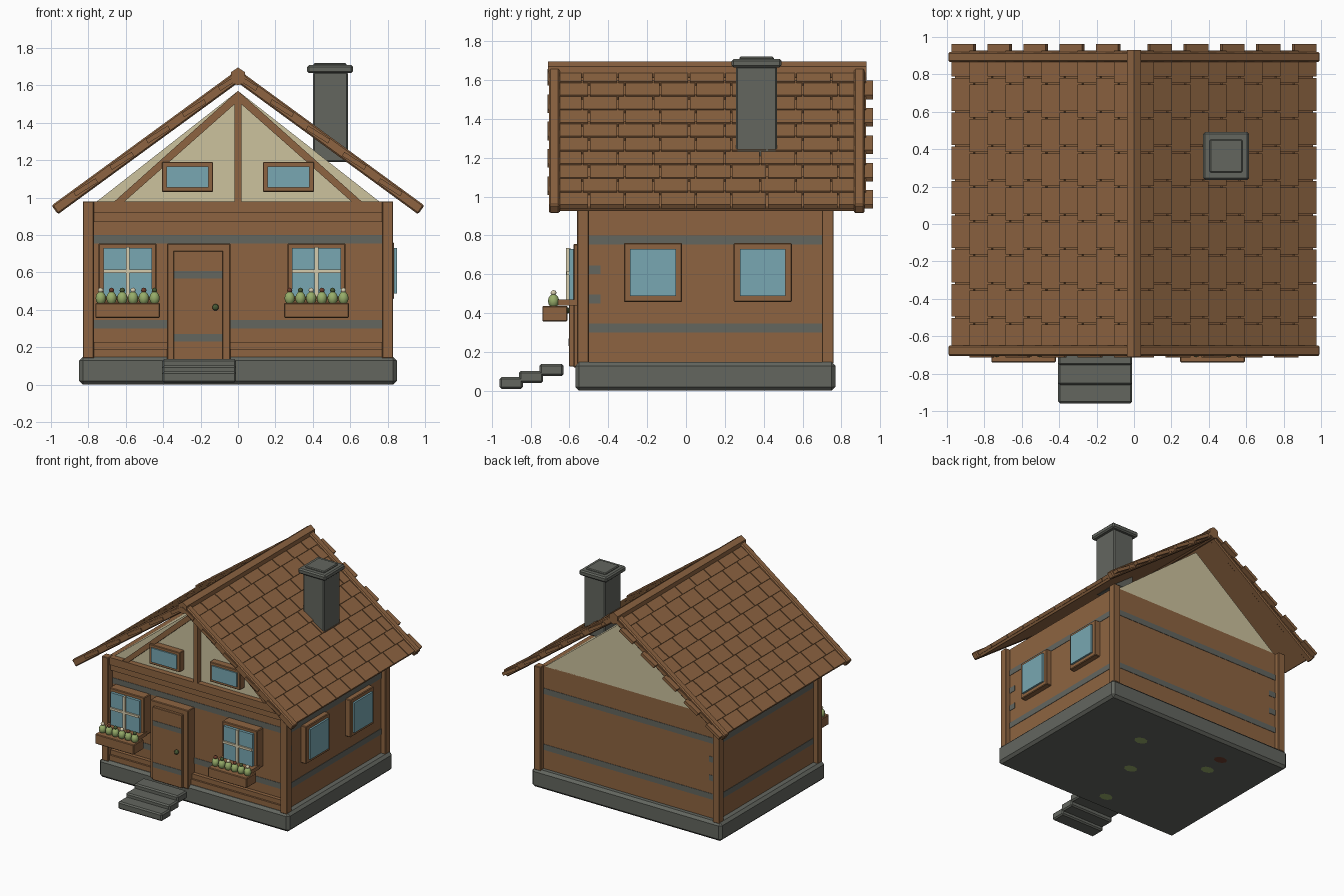
import bpy, bmesh, math
from mathutils import Matrix, Vector

if "Cube" in bpy.data.objects:
    bpy.data.objects.remove(bpy.data.objects["Cube"])


def srgb(r, g, b):
    f = lambda c: c / 12.92 if c <= 0.04045 else ((c + 0.055) / 1.055) ** 2.4
    return tuple(f(c / 255) for c in (r, g, b)) + (1.0,)


MATS = {}
for n, c in {"wood": (141, 100, 65), "stone": (99, 102, 95), "glass": (120, 167, 178),
             "plaster": (204, 194, 158), "window_bar": (214, 204, 174),
             "leaf": (150, 172, 105), "red_flower": (110, 62, 45),
             "dark_green": (72, 88, 52)}.items():
    MATS[n] = bpy.data.materials.new(n)
    MATS[n].diffuse_color = srgb(*c)


def finish(bm, name, mat):
    bmesh.ops.recalc_face_normals(bm, faces=bm.faces[:])
    me = bpy.data.meshes.new(name)
    bm.to_mesh(me)
    bm.free()
    me.materials.append(MATS[mat])
    ob = bpy.data.objects.new(name, me)
    bpy.context.scene.collection.objects.link(ob)
    return ob


def add_box(bm, x0, x1, y0, y1, z0, z1, bevel=0.0, tilt=0.0):
    t = bmesh.new()
    m = Matrix.Translation(((x0 + x1) / 2, (y0 + y1) / 2, (z0 + z1) / 2))
    m = m @ Matrix.Rotation(tilt, 4, 'Y') @ Matrix.Diagonal((x1 - x0, y1 - y0, z1 - z0, 1))
    bmesh.ops.create_cube(t, size=1, matrix=m)
    if bevel:
        bmesh.ops.bevel(t, geom=t.edges[:], offset=bevel, segments=1, affect='EDGES')
    me = bpy.data.meshes.new("tmp")
    t.to_mesh(me)
    t.free()
    bm.from_mesh(me)
    bpy.data.meshes.remove(me)


def boxes(name, mat, specs, bevel=0.0, matrix=None):
    bm = bmesh.new()
    for s in specs:
        add_box(bm, *s[:6], bevel, s[6] if len(s) > 6 else 0.0)
    if matrix:
        bm.transform(matrix)
    return finish(bm, name, mat)


def prism(name, mat, pts, y0, y1):
    bm = bmesh.new()
    f = bm.faces.new([bm.verts.new((x, y0, z)) for x, z in pts])
    r = bmesh.ops.extrude_face_region(bm, geom=[f])
    bmesh.ops.translate(bm, vec=(0, y1 - y0, 0),
                        verts=[v for v in r["geom"] if isinstance(v, bmesh.types.BMVert)])
    return finish(bm, name, mat)


# Stone base and steps
boxes("foundation", "stone", [(-.85, .85, -.57, .77, 0, .148)], .02)
boxes("steps", "stone", [(-.405, -.01, -.96, -.84, .01, .07),
                         (-.405, -.01, -.86, -.735, .04, .102),
                         (-.405, -.01, -.755, -.63, .075, .137)], .01)

# Moss patches under the base
for i, (x, y, mat) in enumerate([(.26, .39, "leaf"), (.05, .02, "leaf"), (-.40, .375, "leaf"),
                                 (-.08, -.42, "leaf"), (-.38, .55, "red_flower")]):
    prism_pts = bmesh.new()
    bmesh.ops.create_circle(prism_pts, cap_ends=True, segments=8, radius=.055,
                            matrix=Matrix.Translation((x, y, -.001)) @ Matrix.Diagonal((1, .75, 1, 1)))
    finish(prism_pts, f"patch_{i}", mat)

# Walls, painted bands and corner posts
boxes("walls", "wood", [(-.79, .79, -.50, .72, .14, .98)])
boxes("wall_bands", "stone", [(-.793, .793, -.503, .723, z, z + .046) for z in (.30, .753)])
boxes("wall_marks", "stone",
      [(.785, .793, -.503, -.44, z, z + .045) for z in (.45, .60)]
      + [(-.793, -.71, .715, .723, z, z + .045) for z in (.45, .60)])
boxes("corner_posts", "wood", [(x, x + .06, y, y + .06, .14, .98)
                               for x in (-.83, .77) for y in (-.56, .70)], .004)
boxes("front_boards", "wood", [(-.77, .77, -.53, -.49, .87, .94), (-.77, .77, -.545, -.49, .92, .98),
                               (-.77, .77, -.53, -.49, .16, .227), (-.77, .77, -.545, -.49, .14, .19)])

# Gable with timber frame
prism("gable", "plaster", [(-.76, .975), (.76, .975), (0, 1.57)], -.50, .72)
for s in (-1, 1):
    prism("gable_rafter", "wood", [(s * .66, .98), (0, 1.57), (0, 1.515), (s * .605, .98)], -.54, -.49)
boxes("gable_post", "wood", [(-.018, .018, -.545, -.49, .98, 1.55)])
for x in (-.27, .27):
    boxes("gable_window_frame", "wood", [(x - .137, x + .137, -.555, -.49, 1.03, 1.19)], .004)
    boxes("gable_window_glass", "glass", [(x - .113, x + .113, -.565, -.54, 1.053, 1.167)])

# Front windows with flower boxes
for w, x in enumerate((-.59, .42)):
    boxes("front_window_frame", "wood", [(x - .155, x + .155, -.58, -.49, .44, .755)], .005)
    boxes("front_window_glass", "glass", [(x - .13, x + .13, -.602, -.57, .47, .73)])
    boxes("front_window_bars", "window_bar", [(x - .01, x + .01, -.617, -.595, .45, .735),
                                              (x - .13, x + .13, -.615, -.595, .596, .614)])
    boxes("window_sill", "wood", [(x - .16, x + .16, -.66, -.55, .44, .47)])
    boxes("flower_box", "wood", [(x - .173, x + .173, -.74, -.61, .357, .437)], .005)
    groups = {"leaf": bmesh.new(), "red_flower": bmesh.new(), "dark_green": bmesh.new(),
              "window_bar": bmesh.new()}
    for i in range(6):
        px = x + (i - 2.5) * .0575
        blooms = ("window_bar", "red_flower", "dark_green")
        for mat, z, r, h in (("leaf", .462, .029, .036), (blooms[(i + w) % 3], .504, .015, .014)):
            bmesh.ops.create_uvsphere(groups[mat], u_segments=10, v_segments=6, radius=1,
                                      matrix=Matrix.Translation((px, -.682, z)) @ Matrix.Diagonal((r, r, h, 1)))
    for mat, bm in groups.items():
        ob = finish(bm, "plants_" + mat, mat)
        for p in ob.data.polygons:
            p.use_smooth = True

# Windows on the right wall
for y in (-.17, .395):
    boxes("side_window_frame", "wood", [(.78, .835, y - .15, y + .15, .457, .76)], .005)
    boxes("side_window_glass", "glass", [(.82, .85, y - .118, y + .118, .487, .73)])

# Door
boxes("door_frame", "wood", [(-.38, -.04, -.58, -.49, .12, .755)], .005)
boxes("door", "wood", [(-.345, -.08, -.602, -.57, .125, .715)], .003)
boxes("door_straps", "stone", [(-.342, -.083, -.605, -.60, z, z + .04) for z in (.23, .567)])
knob = bmesh.new()
bmesh.ops.create_uvsphere(knob, u_segments=10, v_segments=6, radius=.018,
                          matrix=Matrix.Translation((-.12, -.615, .413)))
finish(knob, "door_knob", "dark_green")

# Roof: each slope is built flat (x down the slope) and tilted into place
a = math.atan(.73)
ca, sa = math.cos(a), math.sin(a)
for s, side in ((-1, "left"), (1, "right")):
    M = Matrix(((s * ca, 0, s * sa, 0), (0, 1, 0, 0), (-sa, 0, ca, 1.649), (0, 0, 0, 1)))
    boxes(f"roof_deck_{side}", "wood", [(.0, 1.19, -.69, .91, -.026, -.008)], 0, M)
    tiles = []
    for k in range(10):
        s1 = 1.197 - (9 - k) * .1195
        back = .963 if k % 2 else .928
        for j in range(9):
            y1 = back - j * .1833
            tiles.append((max(s1 - .14, 0), s1, y1 - .1753, y1, -.012, .013, -.07))
    boxes(f"roof_shingles_{side}", "wood", tiles, 0, M)
    boxes(f"rake_beams_{side}", "wood", [(0, 1.213, y, y + .055, -.029, .029)
                                         for y in (-.705, .865)], .008, M)
prism("ridge_beam", "wood", [(-.038, 1.615), (0, 1.60), (.038, 1.615), (.038, 1.67),
                             (0, 1.695), (-.038, 1.67)], -.71, .93)

# Chimney
boxes("chimney", "stone", [(.40, .588, .258, .468, 1.19, 1.67)], .008)
boxes("chimney_cap", "stone", [(.37, .615, .235, .492, 1.665, 1.708)], .01)
boxes("chimney_top", "stone", [(.405, .58, .275, .452, 1.69, 1.72)], .006)

for m in bpy.data.materials:
    if m.users and not m.is_grease_pencil:
        m.use_nodes = True
        m.node_tree.nodes["Principled BSDF"].inputs["Base Color"].default_value = m.diffuse_color
